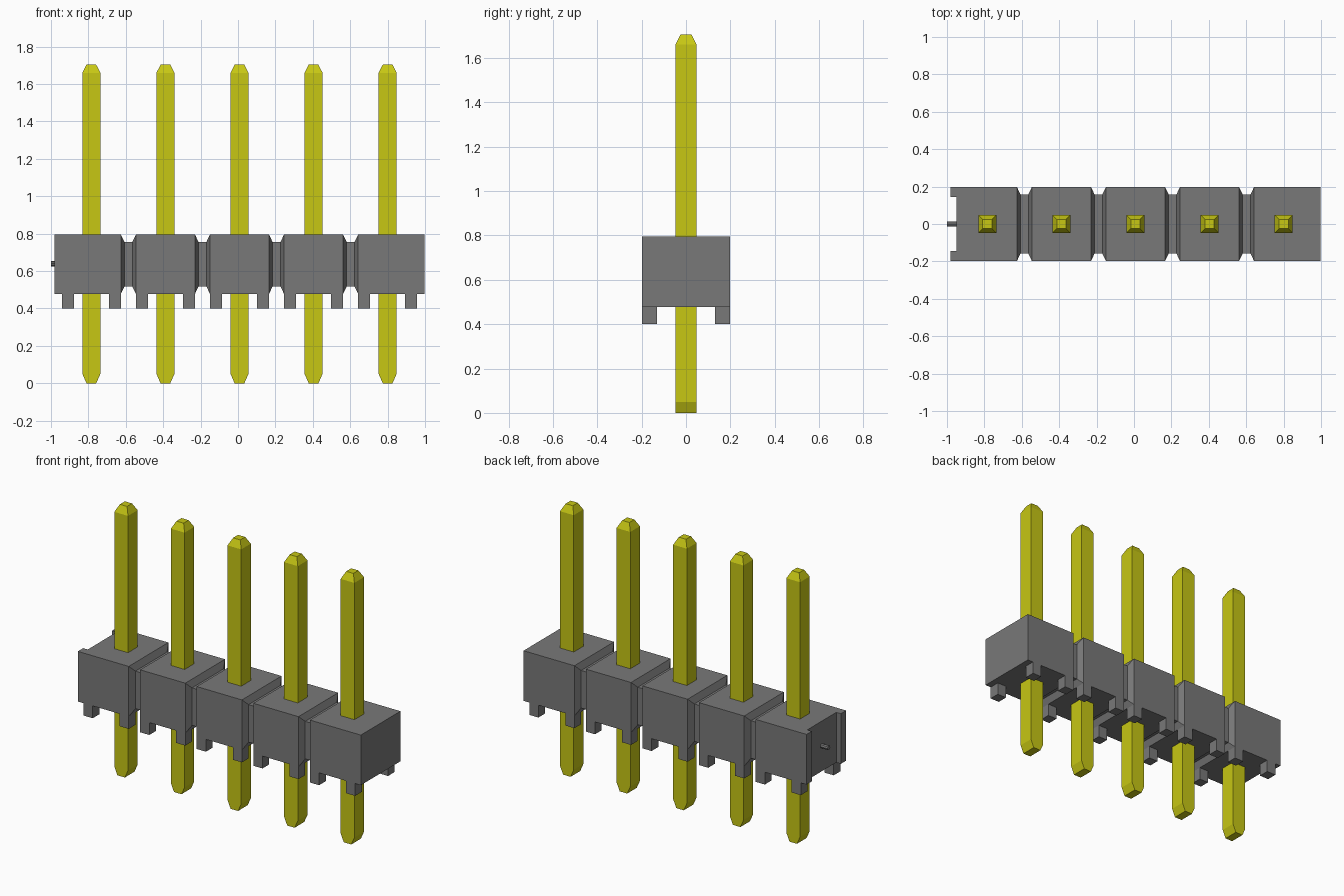
import bpy
import bmesh

cube = bpy.data.objects.get("Cube")
if cube:
    bpy.data.objects.remove(cube, do_unlink=True)

PITCH, CENTRE, COUNT = 0.396, 0.008, 5
PINS = [CENTRE + PITCH * (i - 2) for i in range(COUNT)]
HALF_Y, BOTTOM, TOP = 0.198, 0.478, 0.795
WING_Y, END_X, RECESS_X = 0.145, -0.982, -0.95


def material(name, colour):
    mat = bpy.data.materials.new(name)
    mat.use_nodes = True
    mat.diffuse_color = colour
    mat.node_tree.nodes["Principled BSDF"].inputs["Base Color"].default_value = colour
    return mat


GREY = material("grey plastic", (0.19, 0.19, 0.19, 1))
YELLOW = material("yellow metal", (0.57, 0.57, 0.007, 1))


def finish(bm, name, mat):
    bmesh.ops.recalc_face_normals(bm, faces=bm.faces)
    mesh = bpy.data.meshes.new(name)
    bm.to_mesh(mesh)
    bm.free()
    mesh.materials.append(mat)
    obj = bpy.data.objects.new(name, mesh)
    bpy.context.collection.objects.link(obj)
    return obj


def bridge(bm, a, b):
    for i in range(len(a)):
        j = (i + 1) % len(a)
        bm.faces.new((a[i], a[j], b[j], b[i]))


# Housing: one loft along x, pinched between the pins
def housing():
    bm = bmesh.new()
    sections = [(RECESS_X, 0)]
    for left in PINS[:-1]:
        mid = left + PITCH / 2
        sections += [(mid - 0.04, 0), (mid - 0.021, 0.04),
                     (mid + 0.021, 0.04), (mid + 0.04, 0)]
    sections.append((PINS[-1] + PITCH / 2, 0))
    rings = []
    for x, pinch in sections:
        ys = (-HALF_Y + pinch, -WING_Y, WING_Y, HALF_Y - pinch)
        outline = [(y, BOTTOM + pinch) for y in ys]
        outline += [(y, TOP - pinch) for y in reversed(ys)]
        rings.append([bm.verts.new((x, y, z)) for y, z in outline])
    for a, b in zip(rings, rings[1:]):
        bridge(bm, a, b)
    ends = []
    for ring in (rings[0], rings[-1]):
        ends.append([bm.faces.new((ring[i], ring[i + 1], ring[6 - i], ring[7 - i]))
                     for i in range(3)])
    # Wings on both sides of the end recess
    for face in (ends[0][0], ends[0][2]):
        result = bmesh.ops.extrude_face_region(bm, geom=[face])
        for v in result["geom"]:
            if isinstance(v, bmesh.types.BMVert):
                v.co.x = END_X
        bmesh.ops.delete(bm, geom=[face], context="FACES_ONLY")
    finish(bm, "housing", GREY)


# Pin: square rod, upper tip tapered on four sides, lower tip on two
def pin(x, name):
    bm = bmesh.new()
    rings = []
    for hx, hy, z in ((0.026, 0.048, 0), (0.048, 0.048, 0.05),
                      (0.048, 0.048, 1.66), (0.025, 0.025, 1.705)):
        rings.append([bm.verts.new((x + sx * hx, sy * hy, z))
                      for sx, sy in ((-1, -1), (1, -1), (1, 1), (-1, 1))])
    for a, b in zip(rings, rings[1:]):
        bridge(bm, a, b)
    bm.faces.new(rings[0])
    bm.faces.new(rings[-1])
    finish(bm, name, YELLOW)


# Four standoff feet below each segment
def feet(x, name):
    bm = bmesh.new()
    for sx in (-1, 1):
        for sy in (-1, 1):
            box = bmesh.ops.create_cube(bm, size=1)["verts"]
            bmesh.ops.scale(bm, verts=box, vec=(0.064, 0.067, 0.078))
            bmesh.ops.translate(bm, verts=box,
                                vec=(x + sx * 0.126, sy * (HALF_Y - 0.0335), 0.439))
    finish(bm, name, GREY)


housing()
for n, px in enumerate(PINS, 1):
    pin(px, f"pin_{n}")
    feet(px, f"feet_{n}")

# Small moulding nub in the end recess
bpy.ops.mesh.primitive_cylinder_add(vertices=8, radius=0.014, depth=0.05,
                                    location=(-0.975, 0, 0.639),
                                    rotation=(0, 1.5708, 0))
nub = bpy.context.object
nub.name = "end_nub"
nub.data.materials.append(GREY)
